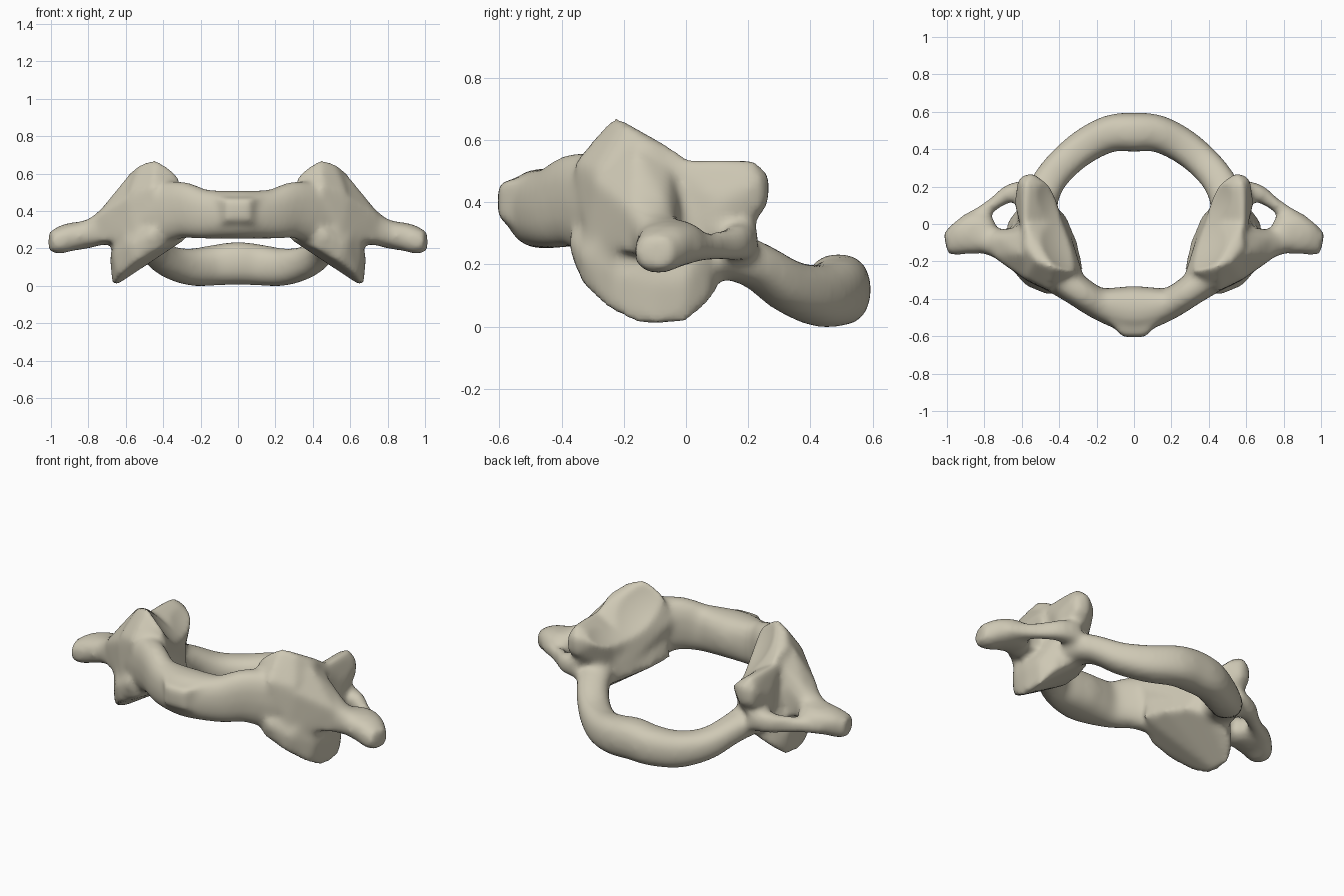
import bpy, bmesh, math
from mathutils import Vector

cube = bpy.data.objects.get("Cube")
if cube:
    bpy.data.objects.remove(cube, do_unlink=True)

bm = bmesh.new()
UP = Vector((0, 0, 1))


def power(v, e=0.85):
    return math.copysign(abs(v) ** e, v)


def flip(station):
    return (-station[0],) + tuple(station[1:])


def catmull(p, t):
    a, b, c, d = p
    return 0.5 * (2 * b + (c - a) * t + (2 * a - 5 * b + 4 * c - d) * t * t
                  + (3 * b - a - 3 * c + d) * t ** 3)


def sweep(stations, steps=5, sides=16):
    """Loft rounded sections; a station is x, y, z, half width, half height."""
    s = [Vector(p) for p in stations]
    s = [2 * s[0] - s[1]] + s + [2 * s[-1] - s[-2]]
    path = [catmull(s[i:i + 4], k / steps) for i in range(len(s) - 3) for k in range(steps)]
    path.append(s[-2])
    rings = []
    for i, p in enumerate(path):
        tangent = path[min(i + 1, len(path) - 1)] - path[max(i - 1, 0)]
        tangent = Vector(tangent[:3]).normalized()
        side = tangent.cross(UP).normalized()
        up = side.cross(tangent)
        ring = []
        for k in range(sides):
            a = math.tau * k / sides
            ring.append(bm.verts.new(Vector(p[:3]) + side * p[3] * power(math.cos(a))
                                     + up * p[4] * power(math.sin(a))))
        rings.append(ring)
    for r, q in zip(rings, rings[1:]):
        for k in range(sides):
            n = (k + 1) % sides
            bm.faces.new((r[k], r[n], q[n], q[k]))
    bm.faces.new(rings[0])
    bm.faces.new(rings[-1])


def hull(points):
    """Convex block around a few corner points."""
    verts = [bm.verts.new(p) for p in points]
    out = bmesh.ops.convex_hull(bm, input=verts)
    loose = [v for v in out["geom_interior"] if isinstance(v, bmesh.types.BMVert)]
    bmesh.ops.delete(bm, geom=loose, context="VERTS")


def both(build, items):
    build(items)
    build([flip(p) for p in items])


def arch(half):
    """Full arch from the middle station outwards."""
    sweep([flip(p) for p in half[:0:-1]] + half)


# Front arch, with a pointed middle bump
arch([(0, -.455, .38, .125, .13), (.1, -.445, .38, .11, .13), (.2, -.42, .385, .085, .135),
      (.31, -.35, .405, .085, .155), (.45, -.25, .38, .1, .17)])
hull([(-.06, -.605, .46), (.06, -.605, .46), (-.06, -.605, .35), (.06, -.605, .35),
      (-.15, -.5, .49), (.15, -.5, .49), (-.15, -.5, .29), (.15, -.5, .29)])

# Thin back arch, dropping low behind the opening
arch([(0, .49, .12, .105, .115), (.12, .485, .11, .1, .11), (.25, .425, .1, .095, .1),
      (.37, .33, .13, .09, .085), (.46, .22, .2, .09, .075), (.52, .08, .25, .1, .09)])

# Front half of the upper side masses, with the peak
both(hull, [(.58, -.02, .56), (.59, -.12, .6), (.52, -.2, .655), (.44, -.23, .68),
            (.33, -.25, .61), (.27, -.27, .46), (.36, -.05, .4), (.4, .05, .4), (.56, .04, .5),
            (.45, -.36, .53), (.58, -.29, .5), (.62, -.24, .3), (.3, -.26, .3), (.45, -.35, .26),
            (.36, .02, .28), (.63, .02, .3)])

# Back half of the upper side masses, overhanging at the rear
both(hull, [(.59, -.08, .54), (.59, .1, .545), (.58, .21, .545), (.55, .275, .49), (.62, .24, .47),
            (.64, .12, .4), (.61, .25, .39), (.54, .27, .4), (.55, .2, .3), (.44, .2, .47),
            (.4, .08, .38), (.36, -.07, .4), (.44, .12, .27), (.63, .08, .28), (.38, 0, .28)])

# Lower side masses with rounded, slanted undersides
both(hull, [(.67, -.1, -.01), (.66, -.18, .015), (.64, -.25, .055), (.55, -.33, .125),
            (.42, -.36, .2), (.27, -.24, .255), (.3, -.1, .24), (.36, .04, .22), (.45, .1, .17),
            (.56, .105, .12), (.63, .075, .07), (.665, 0, .01), (.685, -.1, .15),
            (.68, 0, .15), (.67, -.22, .17), (.58, -.33, .22), (.45, -.385, .29),
            (.29, -.24, .36), (.4, .08, .34), (.6, .08, .32), (.64, -.22, .34)])

# Broad shoulders running from the masses into the wings
both(hull, [(.45, -.36, .5), (.59, -.29, .47), (.6, -.16, .575), (.59, -.05, .53),
            (.68, -.13, .455), (.76, -.17, .37), (.76, -.06, .37), (.64, -.02, .4),
            (.55, -.32, .26), (.68, -.22, .24), (.76, -.165, .23), (.76, -.04, .23),
            (.66, -.02, .24)])

# Side wings, front bar and tip
both(sweep, [(.64, -.12, .34, .1, .12), (.76, -.095, .29, .075, .08), (.83, -.05, .27, .115, .075),
             (.9, -.065, .26, .1, .075), (.96, -.09, .24, .08, .07),
             (1.008, -.1, .24, .06, .055)])

# Side wings, slim back bar closing the small hole
both(sweep, [(.9, 0, .25, .05, .045), (.82, .055, .255, .04, .045), (.74, .115, .26, .036, .05),
             (.66, .165, .27, .05, .06), (.56, .17, .28, .07, .075)])

bmesh.ops.recalc_face_normals(bm, faces=bm.faces)
mesh = bpy.data.meshes.new("blocks")
bm.to_mesh(mesh)
bm.free()
bone = bpy.data.objects.new("ring_vertebra", mesh)
bpy.context.collection.objects.link(bone)

# Fuse all parts into one skin
fuse = bone.modifiers.new("fuse", "REMESH")
fuse.mode = "VOXEL"
fuse.voxel_size = 0.016
bpy.context.view_layer.update()
deps = bpy.context.evaluated_depsgraph_get()
skin = bpy.data.meshes.new_from_object(bone.evaluated_get(deps))
bone.modifiers.clear()
bone.data = skin
bpy.data.meshes.remove(mesh)
skin.name = "ring_vertebra"

# Hollow the upper joint surfaces, then soften the skin
bm = bmesh.new()
bm.from_mesh(skin)
radius = 0.5
for sx in (1, -1):
    centre = Vector((sx * .135, .15, .83))
    for v in bm.verts:
        d = v.co - centre
        if d.length < radius and v.co.x * sx > 0:
            v.co = centre + d.normalized() * radius
for _ in range(6):
    bmesh.ops.smooth_vert(bm, verts=bm.verts, factor=0.5,
                          use_axis_x=True, use_axis_y=True, use_axis_z=True)
for f in bm.faces:
    f.smooth = True
bm.to_mesh(skin)
bm.free()

# Bone colour
colour = (0.62, 0.58, 0.46, 1)
mat = bpy.data.materials.new("bone_beige")
mat.use_nodes = True
mat.diffuse_color = colour
for node in mat.node_tree.nodes:
    if node.type == "BSDF_PRINCIPLED":
        node.inputs["Base Color"].default_value = colour
        node.inputs["Roughness"].default_value = 0.7
skin.materials.clear()
skin.materials.append(mat)
